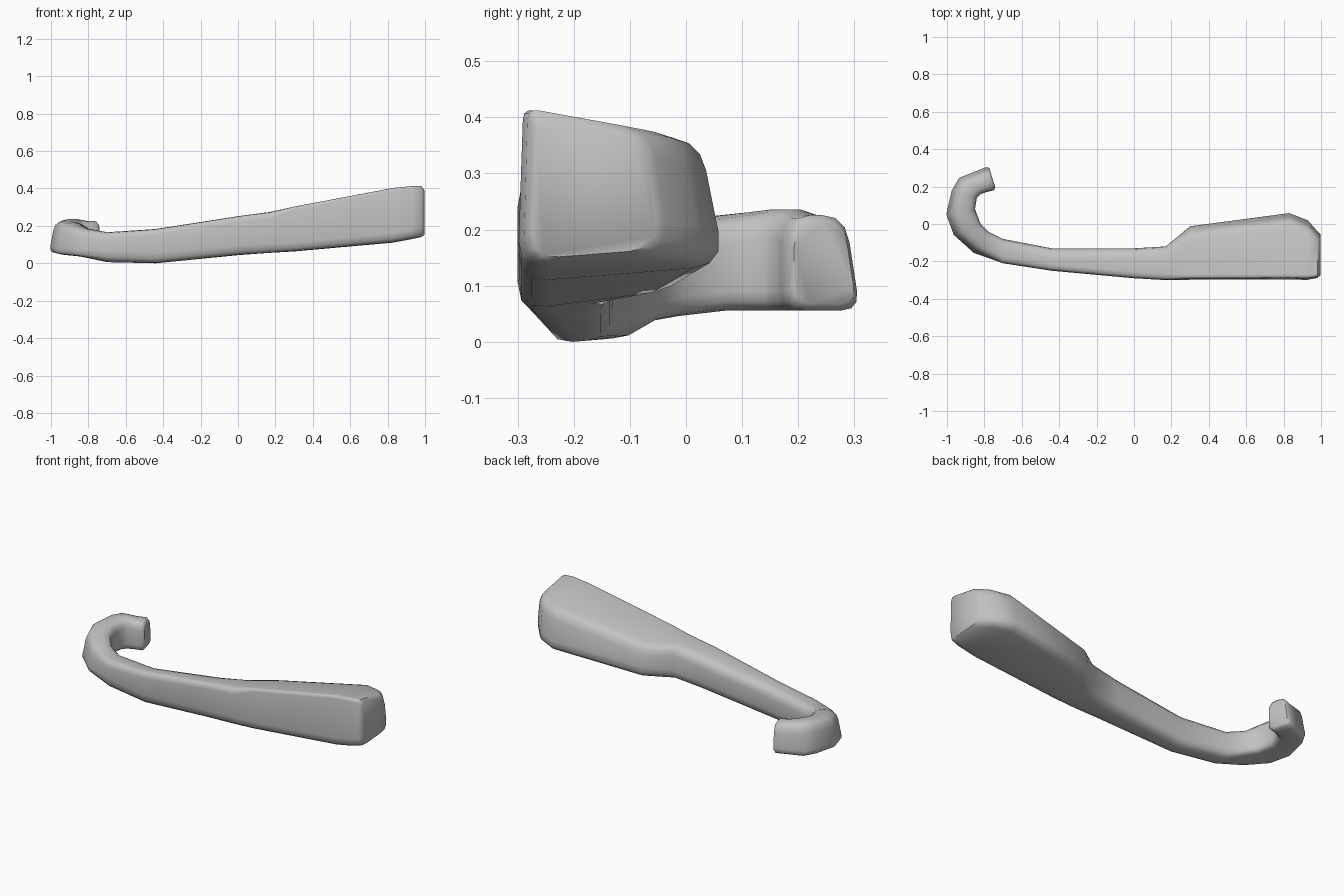
import bpy
import bmesh
from math import radians
from mathutils import Vector

default = bpy.data.objects.get("Cube")
if default:
    bpy.data.objects.remove(default, do_unlink=True)

grey = bpy.data.materials.new("plain grey")
grey.use_nodes = True
grey.diffuse_color = (0.54, 0.54, 0.54, 1)
grey.node_tree.nodes["Principled BSDF"].inputs["Base Color"].default_value = grey.diffuse_color

# Hook stations in hundredths: outer x, y, inner x, y, bottom, top
hook = [
    (-79, 31, -75, 18, 6, 23),
    (-84, 29, -79, 17, 6, 23),
    (-94, 25, -82, 16, 6, 24),
    (-98, 18, -84, 14, 6, 24),
    (-101, 5, -85, 8, 6, 23),
    (-97, -6, -82, 0, 5, 22),
    (-86, -16, -78, -4, 4, 19),
]
# Straight stations: x, front y, back y, front bottom and top, back bottom and top
shaft = [
    (-70, -21, -8, 1, 17, 1, 17),
    (-44, -25, -13, 0, 19, 1, 18),
    (0, -29, -13, 4, 26, 6, 24),
    (17, -30, -12, 5, 28, 8, 27),
]
head = [
    (30, -30, 0, 6, 31, 10, 27),
    (83, -30, 7, 11, 41, 14, 36),
    (93, -30, 3, 13, 42, 15, 37),
    (98, -29, -3, 14, 42, 16, 38),
]
# Corner radii: outer bottom, outer top, inner top, inner bottom
hook_radii = (0.035, 0.05, 0.05, 0.035)
shaft_radii = (0.06, 0.035, 0.05, 0.05)
head_radii = (0.055, 0.02, 0.05, 0.06)


def rounded(corners, radii):
    """Turn four corners into a closed ring with curved corners."""
    ring = []
    for i, p in enumerate(corners):
        to_prev, to_next = corners[i - 1] - p, corners[(i + 1) % 4] - p
        a = p + to_prev.normalized() * min(radii[i], to_prev.length * 0.4)
        b = p + to_next.normalized() * min(radii[i], to_next.length * 0.4)
        for step in range(4):
            t = step / 3
            ring.append(a * (1 - t) ** 2 + p * 2 * t * (1 - t) + b * t ** 2)
    return ring


def section(outer, inner, outer_z, inner_z, outer_lean, inner_lean, radii):
    """Four-sided section whose upper corners may lean inwards."""
    o, i = Vector(outer), Vector(inner)
    points = [(o, outer_z[0]), (o.lerp(i, outer_lean), outer_z[1]),
              (i.lerp(o, inner_lean), inner_z[1]), (i, inner_z[0])]
    return rounded([Vector((p.x, p.y, z)) / 100 for p, z in points], radii)


def end_ring(ring, shift, scale):
    """Shrunken copy of an end ring, for a softened end."""
    middle = sum(ring, Vector()) / len(ring)
    return [middle + (p - middle) * scale + Vector(shift) for p in ring]


rings = []
for ox, oy, ix, iy, low, high in hook:
    rings.append(section((ox, oy), (ix, iy), (low, high), (low, high), 0.2, 0, hook_radii))
for part, outer_lean, inner_lean, radii in ((shaft, 0, 0, shaft_radii),
                                            (head, 0.03, 0.12, head_radii)):
    for x, front, back, fb, ft, bb, bt in part:
        rings.append(section((x, front), (x, back), (fb, ft), (bb, bt),
                             outer_lean, inner_lean, radii))
rings.insert(0, end_ring(rings[0], (0.012, 0.004, 0), 0.85))
rings.append(end_ring(rings[-1], (0.016, 0, -0.005), 0.88))

# Skin the rings into one closed handle
bm = bmesh.new()
loops = [[bm.verts.new(p) for p in ring] for ring in rings]
for first, second in zip(loops, loops[1:]):
    for k in range(len(first)):
        bm.faces.new((first[k - 1], first[k], second[k], second[k - 1]))
bm.faces.new(loops[0])
bm.faces.new(loops[-1])
bmesh.ops.recalc_face_normals(bm, faces=bm.faces)
# Rest the lowest point on the ground
drop = min(v.co.z for v in bm.verts)
bmesh.ops.translate(bm, verts=bm.verts, vec=(0, 0, -drop))
mesh = bpy.data.meshes.new("hooked_handle")
bm.to_mesh(mesh)
bm.free()
mesh.materials.append(grey)
handle = bpy.data.objects.new("hooked_handle", mesh)
bpy.context.collection.objects.link(handle)
bpy.context.view_layer.objects.active = handle
handle.select_set(True)
bpy.ops.object.shade_smooth_by_angle(angle=radians(50))
